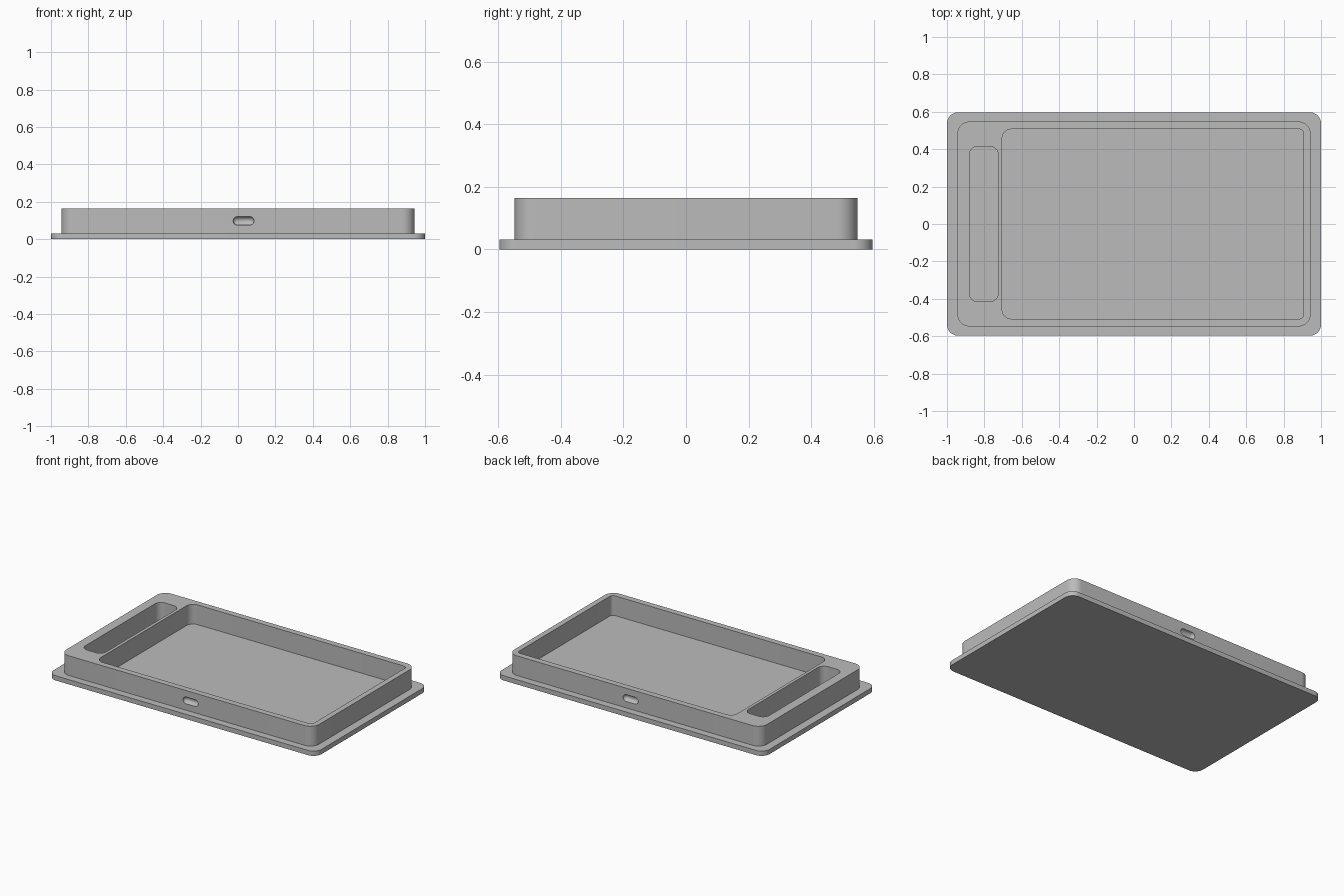
import bpy
import bmesh
import math
from mathutils import Matrix, Vector

default = bpy.data.objects.get("Cube")
if default:
    bpy.data.objects.remove(default, do_unlink=True)

# One plain grey for the whole model
grey = bpy.data.materials.new("plain_grey")
grey.use_nodes = True
colour = (0.5, 0.5, 0.5, 1)
grey.diffuse_color = colour
grey.node_tree.nodes["Principled BSDF"].inputs["Base Color"].default_value = colour


def make_object(name, bm):
    bmesh.ops.recalc_face_normals(bm, faces=bm.faces)
    mesh = bpy.data.meshes.new(name)
    bm.to_mesh(mesh)
    bm.free()
    mesh.materials.append(grey)
    obj = bpy.data.objects.new(name, mesh)
    bpy.context.collection.objects.link(obj)
    return obj


def rounded_slab(name, x0, x1, half_y, z0, z1, r_left, r_right, steps=12):
    """Extruded rectangle with separate corner radii at its -x and +x ends."""
    corners = [(x1, half_y, r_right), (x0, half_y, r_left),
               (x0, -half_y, r_left), (x1, -half_y, r_right)]
    bm = bmesh.new()
    ring = []
    for i, (x, y, r) in enumerate(corners):
        cx = x - math.copysign(r, x - (x0 + x1) / 2)
        cy = y - math.copysign(r, y)
        for k in range(steps + 1):
            a = (i + k / steps) * math.pi / 2
            ring.append(bm.verts.new((cx + r * math.cos(a), cy + r * math.sin(a), z0)))
    face = bm.faces.new(ring)
    top = bmesh.ops.extrude_face_region(bm, geom=[face])["geom"]
    bmesh.ops.translate(bm, vec=(0, 0, z1 - z0),
                        verts=[v for v in top if isinstance(v, bmesh.types.BMVert)])
    return make_object(name, bm)


def capsule(name, centre, length, radius):
    """Sphere with its poles on x, pulled apart into a capsule."""
    bm = bmesh.new()
    bmesh.ops.create_uvsphere(bm, u_segments=32, v_segments=15, radius=radius,
                              matrix=Matrix.Rotation(math.pi / 2, 4, "Y"))
    for v in bm.verts:
        v.co.x += math.copysign(length / 2 - radius, v.co.x)
        v.co += Vector(centre)
    return make_object(name, bm)


def cut(target, cutter):
    bpy.context.view_layer.objects.active = target
    mod = target.modifiers.new(cutter.name, "BOOLEAN")
    mod.operation = "DIFFERENCE"
    mod.solver = "EXACT"
    mod.object = cutter
    bpy.ops.object.modifier_apply(modifier=mod.name)
    bpy.data.objects.remove(cutter, do_unlink=True)


# Flange plate, and the raised frame standing on it
PLATE_TOP = 0.032
FRAME_TOP = 0.165
base_plate = rounded_slab("base_plate", -1, 1, 0.597, 0, PLATE_TOP, 0.06, 0.06)
frame = rounded_slab("raised_frame", -0.944, 0.944, 0.548, PLATE_TOP, FRAME_TOP, 0.065, 0.065)

# Large tray opening and narrow side slot, both open down to the plate
cut(frame, rounded_slab("tray_cutter", -0.705, 0.907, 0.507, -0.1, 0.3, 0.05, 0.025))
cut(frame, rounded_slab("slot_cutter", -0.88, -0.726, 0.415, -0.1, 0.3, 0.045, 0.045))

# Shallow finger dents in the front and back walls
for side in (-1, 1):
    cut(frame, capsule("dent_cutter", (0.03, side * 0.548, 0.098), 0.112, 0.023))

# Smooth round corners, crisp edges
for obj in (base_plate, frame):
    bpy.ops.object.select_all(action="DESELECT")
    obj.select_set(True)
    bpy.context.view_layer.objects.active = obj
    bpy.ops.object.shade_smooth_by_angle(angle=math.radians(30))
